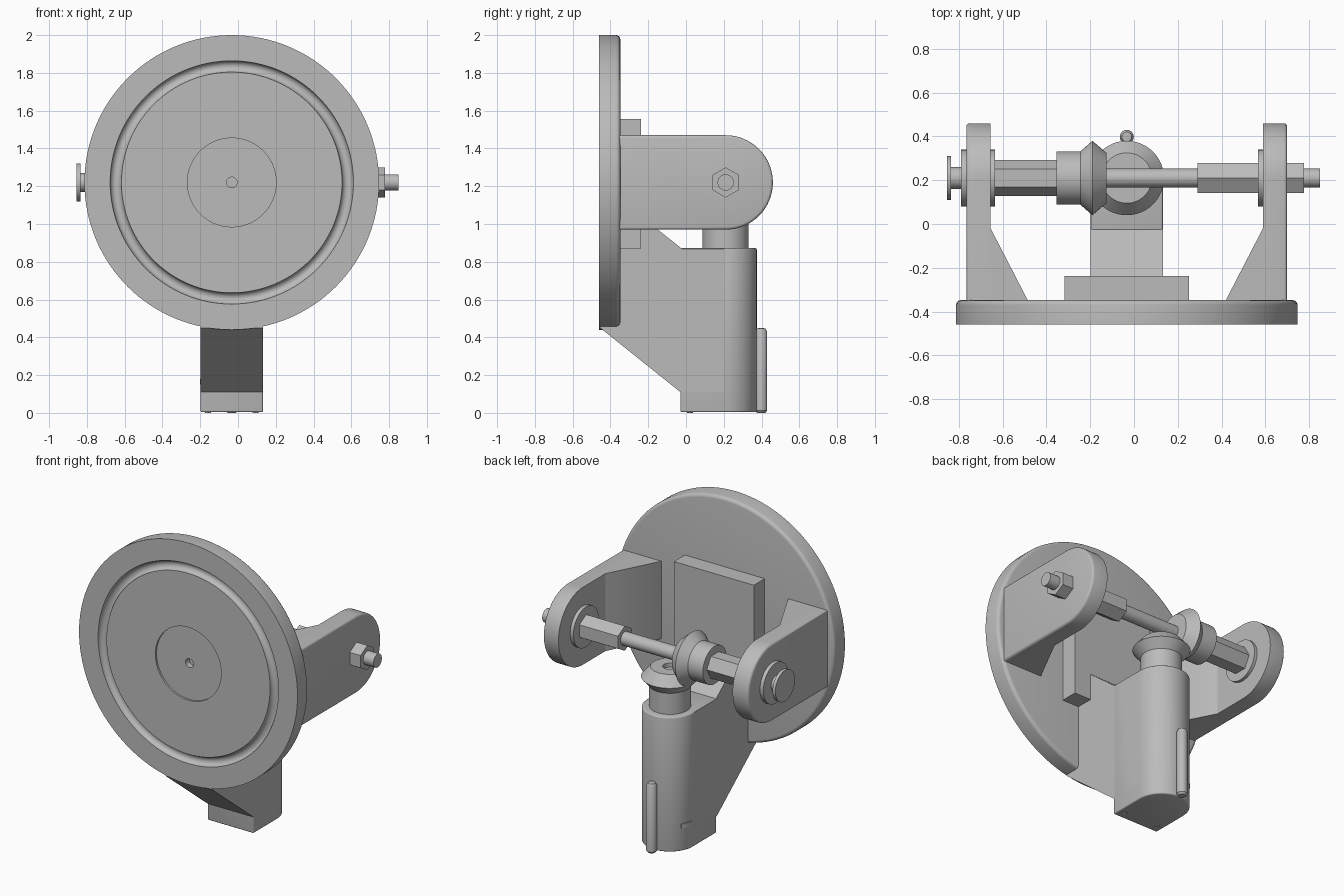
import bpy, bmesh
from math import sin, cos, pi, radians
from mathutils import Vector

if "Cube" in bpy.data.objects:
    bpy.data.objects.remove(bpy.data.objects["Cube"])

CX, AY, AZ = -0.033, 0.21, 1.22      # shaft axis and centre plane

grey = bpy.data.materials.new("plain grey")
grey.use_nodes = True
grey.diffuse_color = (0.5, 0.5, 0.5, 1)
grey.node_tree.nodes["Principled BSDF"].inputs["Base Color"].default_value = (0.5, 0.5, 0.5, 1)


def finish(name, bm, smooth=True):
    bmesh.ops.remove_doubles(bm, verts=bm.verts, dist=1e-5)
    bmesh.ops.recalc_face_normals(bm, faces=bm.faces)
    me = bpy.data.meshes.new(name)
    bm.to_mesh(me)
    bm.free()
    me.materials.append(grey)
    ob = bpy.data.objects.new(name, me)
    bpy.context.collection.objects.link(ob)
    if smooth:
        bpy.ops.object.select_all(action='DESELECT')
        ob.select_set(True)
        bpy.context.view_layer.objects.active = ob
        bpy.ops.object.shade_smooth_by_angle(angle=radians(32))
    return ob


def lathe(name, profile, origin, axis, n=48, smooth=True, turn=0.0):
    """Turn (radius, height) points about an axis."""
    rot = Vector(axis).to_track_quat('Z', 'Y')
    bm = bmesh.new()
    rings = []
    for r, h in profile:
        rings.append([bm.verts.new(Vector(origin) + rot @ Vector(
            (r * cos(2 * pi * i / n + turn), r * sin(2 * pi * i / n + turn), h)))
            for i in range(n)])
    for a, b, pa, pb in zip(rings, rings[1:], profile, profile[1:]):
        for i in range(n):
            j = (i + 1) % n
            if pa[0] == 0:
                bm.faces.new((a[0], b[j], b[i]))
            elif pb[0] == 0:
                bm.faces.new((a[i], a[j], b[0]))
            else:
                bm.faces.new((a[i], a[j], b[j], b[i]))
    loose = [v for v in bm.verts if not v.link_faces]
    bmesh.ops.delete(bm, geom=loose, context='VERTS')
    return finish(name, bm, smooth)


def rod(name, r, x0, x1, n=40, turn=0.0):
    """Solid bar along the shaft axis."""
    return lathe(name, [(0, x0), (r, x0), (r, x1), (0, x1)], (0, AY, AZ),
                 (1, 0, 0), n, n > 6, turn)


def prism(name, points, push, rounded=None, width=0.015):
    """Extrude an outline; round the edges picked by a rule on their ends."""
    bm = bmesh.new()
    face = bm.faces.new([bm.verts.new(p) for p in points])
    out = bmesh.ops.extrude_face_region(bm, geom=[face], use_keep_orig=True)
    new = [g for g in out["geom"] if isinstance(g, bmesh.types.BMVert)]
    bmesh.ops.translate(bm, verts=new, vec=push)
    bmesh.ops.recalc_face_normals(bm, faces=bm.faces)
    if rounded:
        edges = [e for e in bm.edges if all(rounded(v.co) for v in e.verts)]
        bmesh.ops.bevel(bm, geom=edges, offset=width, segments=3, profile=0.5,
                        affect='EDGES', clamp_overlap=True)
    return finish(name, bm)


def box(name, lo, hi):
    return prism(name, [(lo[0], lo[1], lo[2]), (hi[0], lo[1], lo[2]),
                        (hi[0], hi[1], lo[2]), (lo[0], hi[1], lo[2])],
                 (0, 0, hi[2] - lo[2]))


# Round front disc: shallow centre recess, pin hole, ring groove, rounded back rim
R, G, GW = 0.78, 0.614, 0.03
disc = [(0, 0.05), (0.028, 0.05), (0.028, 0.012), (0.235, 0.012), (0.235, 0)]
disc += [(G - GW * cos(pi * i / 8), 0.03 * sin(pi * i / 8)) for i in range(9)]
disc += [(R, 0)]
disc += [(R - 0.022 + 0.022 * cos(pi * i / 8), 0.09 + 0.022 * sin(pi * i / 8)) for i in range(5)]
disc += [(0, 0.112)]
lathe("front_disc", disc, (CX, -0.46, AZ), (0, 1, 0), 128)

# Pad on the back of the disc
box("back_pad", (CX - 0.285, -0.36, 0.87), (CX + 0.285, -0.237, 1.555))

# Side brackets with rounded ends and tapered gussets
for side, word in ((1, "left"), (-1, "right")):
    xi, xo = CX + side * 0.622, CX + side * 0.733
    arc = [(xi, AY + 0.25 * sin(pi * i / 32), AZ - 0.25 * cos(pi * i / 32)) for i in range(33)]
    outline = [(xi, -0.36, AZ - 0.25)] + arc + [(xi, -0.36, AZ + 0.25)]
    prism(word + "_bracket", outline, (xo - xi, 0, 0),
          lambda v: abs(v.x - xo) < 1e-4 and v.y > -0.37)
    z0 = AZ - 0.25
    prism(word + "_gusset", [(xi + side * 0.02, -0.02, z0), (xi, -0.02, z0),
                             (CX + side * 0.453, -0.347, z0), (CX + side * 0.453, -0.36, z0),
                             (xi + side * 0.02, -0.36, z0)], (0, 0, 0.5))

# Strut joining the body to the disc
strut = [(-0.455, 0.45), (-0.03, 0.11), (0.2, 0.11), (0.2, 0.868), (-0.02, 0.868),
         (-0.3, 1.09), (-0.4, 1.09), (-0.4, 0.52), (-0.455, 0.52)]
prism("strut", [(CX - 0.165, y, z) for y, z in strut], (0.33, 0, 0))

# Upright body with a round back and softened ends
W = 0.165
plan = [(CX + W, -0.03)]
plan += [(CX + W * cos(pi * i / 32), AY + W * sin(pi * i / 32)) for i in range(33)]
plan += [(CX - W, -0.03)]
prism("body", [(x, y, 0.004) for x, y in plan], (0, 0, 0.868),
      lambda v: v.z < 0.01 or v.z > 0.86)

# Cable conduit behind the body
lathe("conduit", [(0, 0), (0.022, 0), (0.032, 0.012), (0.032, 0.43), (0.022, 0.447), (0, 0.45)],
      (CX, 0.398, 0), (0, 0, 1), 24)

# Screw heads under the body and a slot cover on its side
for x in (-0.125, 0.125):
    lathe("bottom_screw", [(0, 0), (0.016, 0), (0.016, 0.01), (0, 0.01)],
          (CX + x, 0.02, 0), (0, 0, 1), 16)
slot = [(CX + r * cos(radians(a)), AY + r * sin(radians(a)), 0.15)
        for r, angles in ((W + 0.004, range(148, 177, 4)), (W - 0.01, range(176, 147, -4)))
        for a in angles]
prism("slot_cover", slot, (0, 0, 0.03))

# Bevel gear pair: both cones meet at the axis crossing
gear = [(0, -0.32), (0.122, -0.32), (0.122, -0.212), (0.17, -0.157), (0.115, -0.093),
        (0.043, -0.093), (0.043, -0.12), (0, -0.12)]
lathe("shaft_gear", gear, (CX, AY, AZ), (1, 0, 0))
lathe("body_gear", [(r, h if i else -0.36) for i, (r, h) in enumerate(gear)][:1]
      + [(0.122, -0.36)] + gear[2:], (CX, AY, AZ), (0, 0, 1))

# Cross shaft with hexagonal spacers, washers, end cap and nut
probe = Vector((1, 0, 0)).to_track_quat('Z', 'Y') @ Vector((1, 0, 0))
to_y = 0.0 if abs(probe.y) > 0.5 else pi / 2
rod("cross_shaft", 0.043, CX - 0.81, 0.85)
rod("right_hex_spacer", 0.082, -0.66, -0.34, 6, to_y)
rod("left_hex_spacer", 0.08, 0.29, 0.777, 6, to_y + pi / 2)
rod("right_inner_washer", 0.13, -0.66, -0.635)
rod("right_outer_washer", 0.13, -0.79, -0.76)
rod("right_cap_neck", 0.05, -0.84, -0.785)
rod("right_end_cap", 0.1, -0.855, -0.835)
rod("left_inner_washer", 0.13, 0.566, 0.595)
